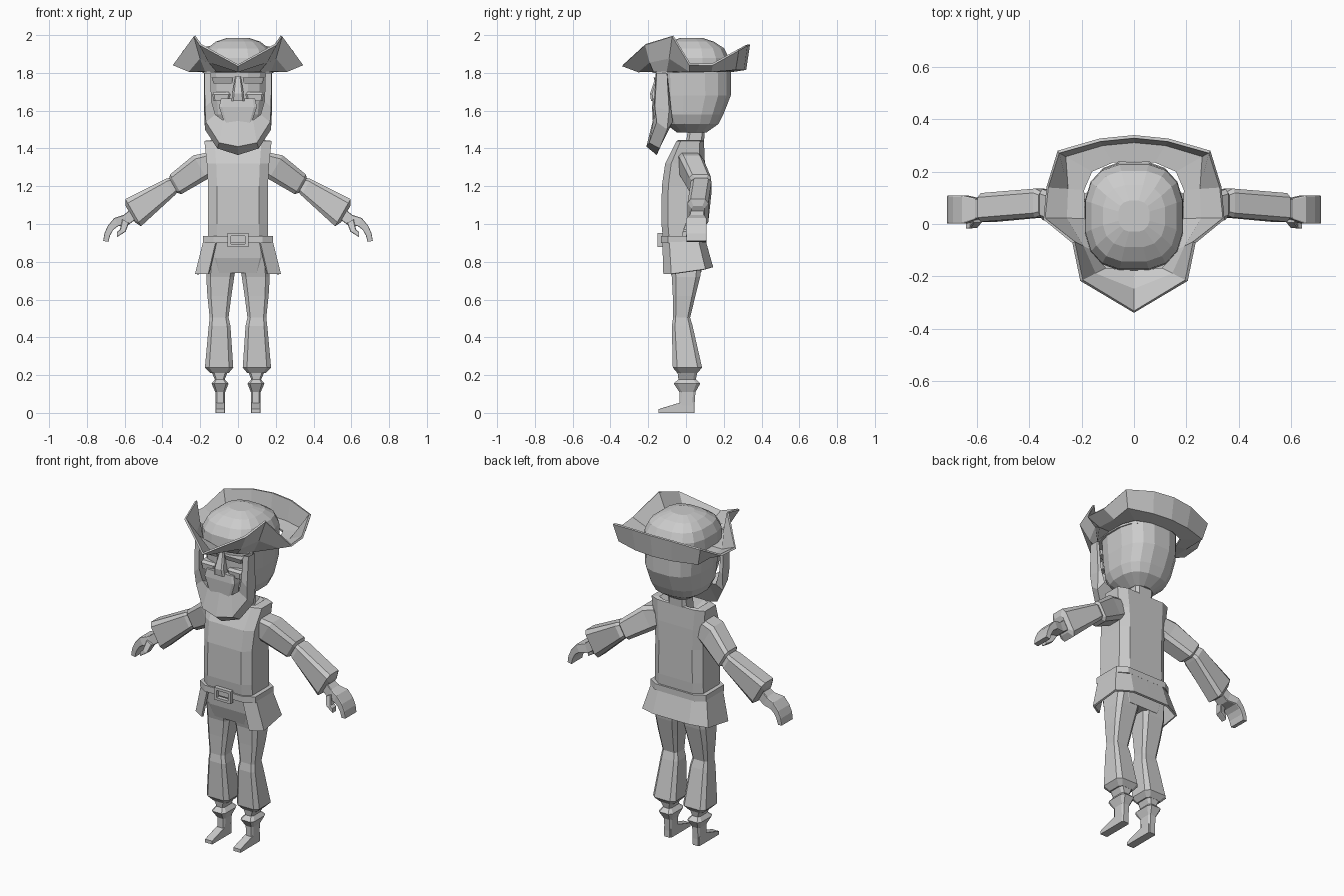
import bpy, bmesh, math
from mathutils import Vector

grey = bpy.data.materials.new("plain grey")
grey.diffuse_color = (0.6, 0.6, 0.6, 1)


def loft(name, rings, closed=True, caps=True, mirror=False, thick=0):
    """Skin a list of equal-length point rings with flat quads."""
    bm = bmesh.new()
    vs = [[bm.verts.new(p) for p in r] for r in rings]
    n = len(vs[0])
    for a, b in zip(vs, vs[1:]):
        for i in range(n if closed else n - 1):
            j = (i + 1) % n
            bm.faces.new((a[i], a[j], b[j], b[i]))
    if caps:
        bm.faces.new(vs[0])
        bm.faces.new(vs[-1])
    bmesh.ops.recalc_face_normals(bm, faces=bm.faces)
    me = bpy.data.meshes.new(name)
    bm.to_mesh(me)
    bm.free()
    me.materials.append(grey)
    ob = bpy.data.objects.new(name, me)
    bpy.context.collection.objects.link(ob)
    if mirror:
        m = ob.modifiers.new("mirror", 'MIRROR')
        m.use_clip = True
    if thick:
        s = ob.modifiers.new("thickness", 'SOLIDIFY')
        s.thickness, s.offset = thick, 0
    return ob


def octagon(hx, hy, c=0.3):
    """Chamfered rectangle."""
    a, b = hx * (1 - c), hy * (1 - c)
    return [(hx, -b), (hx, b), (a, hy), (-a, hy), (-hx, b), (-hx, -b), (-a, -hy), (a, -hy)]


def level(z, x0, x1, y0, y1, c=0.3):
    """Horizontal octagon ring from its extents."""
    cx, cy = (x0 + x1) / 2, (y0 + y1) / 2
    return [(cx + u, cy + v, z) for u, v in octagon((x1 - x0) / 2, (y1 - y0) / 2, c)]


def stack(name, rows, c=0.3, mirror=False):
    return loft(name, [level(*r, c) for r in rows], mirror=mirror)


def round_ring(z, hx, y0, y1, n=16, p=0.75):
    """Horizontal rounded-square ring."""
    pts = []
    for i in range(n):
        t = math.tau * (i + 0.5) / n
        s, k = math.sin(t), math.cos(t)
        pts.append((hx * math.copysign(abs(k) ** p, k),
                    (y0 + y1) / 2 + (y1 - y0) / 2 * math.copysign(abs(s) ** p, s), z))
    return pts


def sweep(name, rows, c=0.3):
    """Limb along x/z: rows are x, y, z, slope in degrees, half height, half depth."""
    rings = []
    for x, y, z, ang, h, w in rows:
        a = math.radians(ang)
        rings.append([(x + u * math.sin(a), y + v, z + u * math.cos(a)) for u, v in octagon(h, w, c)])
    return loft(name, rings, mirror=True)


# head and crown of the hat
loft("head", [round_ring(*r) for r in [
    (1.485, .07, -.05, .11), (1.53, .14, -.11, .175), (1.58, .163, -.135, .2),
    (1.68, .175, -.15, .24), (1.81, .18, -.155, .24)]])
loft("hat_crown", [round_ring(*r) for r in [
    (1.80, .19, -.18, .235), (1.88, .188, -.175, .23), (1.93, .165, -.145, .205),
    (1.965, .12, -.09, .15), (1.985, .06, -.03, .09)]])

# turned-up three-cornered brim
rim = [(0, -.335, 1.84), (.2, -.215, 1.95), (.23, -.07, 1.995), (.342, .02, 1.845),
       (.33, .14, 1.845), (.288, .275, 1.92), (.13, .32, 1.945), (0, .333, 1.95)]
inner = [(0, -.18), (.11, -.17), (.17, -.1), (.19, .02), (.19, .13), (.16, .2), (.08, .235), (0, .24)]
inner = [Vector((x, y, 1.81)) for x, y in inner]
mid = []
for i, (a, b) in enumerate(zip(inner, rim)):
    m = a.lerp(Vector(b), 0.8 if i > 4 else 0.45)
    m.z = 1.82 if i > 4 else m.z - 0.015
    mid.append(m)
loft("hat_brim", [inner, mid, rim], closed=False, caps=False, mirror=True, thick=0.012)

# beard running up into the sideburns
loft("beard", [
    [(0, -.175, 1.55), (0, -.21, 1.41), (0, -.155, 1.365), (0, -.08, 1.53)],
    [(.08, -.172, 1.55), (.1, -.195, 1.43), (.11, -.14, 1.40), (.09, -.08, 1.53)],
    [(.12, -.165, 1.58), (.17, -.155, 1.54), (.175, -.1, 1.5), (.15, -.07, 1.54)],
    [(.14, -.17, 1.65), (.175, -.165, 1.62), (.18, -.09, 1.6), (.165, -.08, 1.62)],
    [(.145, -.16, 1.8), (.178, -.155, 1.8), (.18, -.1, 1.8), (.165, -.1, 1.8)]],
    caps=False, mirror=True)
stack("moustache", [(1.53, -.07, .07, -.175, -.1), (1.62, -.1, .1, -.18, -.1),
                    (1.665, -.09, .09, -.175, -.1)], 0.15)
stack("nose", [(1.65, -.035, .035, -.185, -.12), (1.69, -.03, .03, -.19, -.12),
               (1.78, -.015, .015, -.16, -.12)])
stack("brow", [(1.745, .03, .13, -.16, -.12), (1.775, .025, .14, -.172, -.12)], 0.15, True)
stack("cheek", [(1.65, .05, .13, -.16, -.1), (1.685, .04, .135, -.163, -.1),
                (1.7, .05, .13, -.152, -.1)], 0.2, True)
stack("neck", [(1.36, -.06, .06, -.01, .09), (1.5, -.06, .06, .01, .1)])

# torso with raised shoulders around a sunken collar
stack("torso", [(.9, -.16, .16, -.12, .095), (1.0, -.16, .16, -.13, .1), (1.2, -.158, .158, -.128, .1),
                (1.32, -.165, .165, -.11, .1), (1.44, -.178, .178, -.05, .095),
                (1.445, -.13, .13, -.04, .085), (1.39, -.07, .07, -.02, .08)])
stack("pelvis", [(.92, -.165, .165, -.115, .09), (.82, -.165, .165, -.105, .09),
                 (.74, -.14, .14, -.08, .08)])

# belt and open-framed buckle
stack("belt", [(.9, -.185, .185, -.132, .108), (.937, -.185, .185, -.132, .108)])
for nm, x0, x1, z0, z1 in [("top", -.055, .055, .937, .952), ("bottom", -.055, .055, .878, .893),
                           ("left", -.055, -.037, .893, .937), ("right", .037, .055, .893, .937)]:
    stack("buckle_" + nm, [(z0, x0, x1, -.15, -.125), (z1, x0, x1, -.15, -.125)], 0.02)

# coat skirt, open at the front
loft("coat_skirt", [
    [(.115, -.12, .905), (.18, -.085, .905), (.18, .065, .905), (.11, .1, .905), (0, .1, .905)],
    [(.155, -.115, .735), (.222, -.075, .735), (.215, .1, .76), (.12, .138, .77), (0, .138, .77)]],
    closed=False, caps=False, mirror=True, thick=0.012)

# legs: breeches, boot cuff and foot
stack("breeches", [(.82, .005, .162, -.1, .09), (.72, .02, .168, -.075, .075), (.62, .035, .162, -.07, .05),
                   (.505, .05, .15, -.068, .022), (.46, .04, .155, -.075, .035),
                   (.24, .025, .175, -.07, .085), (.21, .05, .145, -.045, .06)], mirror=True)
stack("boot", [(.215, .055, .14, -.045, .06), (.178, .07, .122, -.04, .052), (.155, .05, .14, -.065, .075),
               (.11, .068, .12, -.035, .05), (.04, .07, .118, -.035, .045), (0, .07, .118, -.035, .045)],
      mirror=True)
stack("foot", [(0, .07, .118, -.145, .04), (.02, .07, .118, -.145, .04), (.055, .07, .118, -.03, .04)],
      0.04, True)

# arms: upper sleeve, elbow, flared cuff sleeve
sweep("upper_sleeve", [(.14, .02, 1.325, 30, .06, .06), (.2, .03, 1.3, 30, .073, .062),
                       (.33, .075, 1.21, 30, .06, .058), (.345, .078, 1.2, 30, .04, .04)])
sweep("forearm_sleeve", [(.33, .078, 1.213, 30, .04, .04), (.36, .08, 1.195, 30, .05, .055),
                         (.555, .063, 1.06, 30, .083, .055), (.57, .063, 1.052, 30, .05, .035)])

# hands: curled slab of fingers and a thumb
sweep("hand", [(.55, .06, 1.055, 30, .03, .035), (.595, .058, 1.02, 20, .03, .04),
               (.645, .055, 1.01, 25, .024, .054), (.675, .055, .98, 55, .018, .054),
               (.692, .055, .945, 70, .016, .054), (.7, .055, .908, 80, .014, .052)], 0.1)
sweep("thumb", [(.595, .03, 1.015, 60, .02, .025), (.61, .005, .965, 70, .016, .02),
                (.64, .0, .945, 0, .014, .018)], 0.2)
